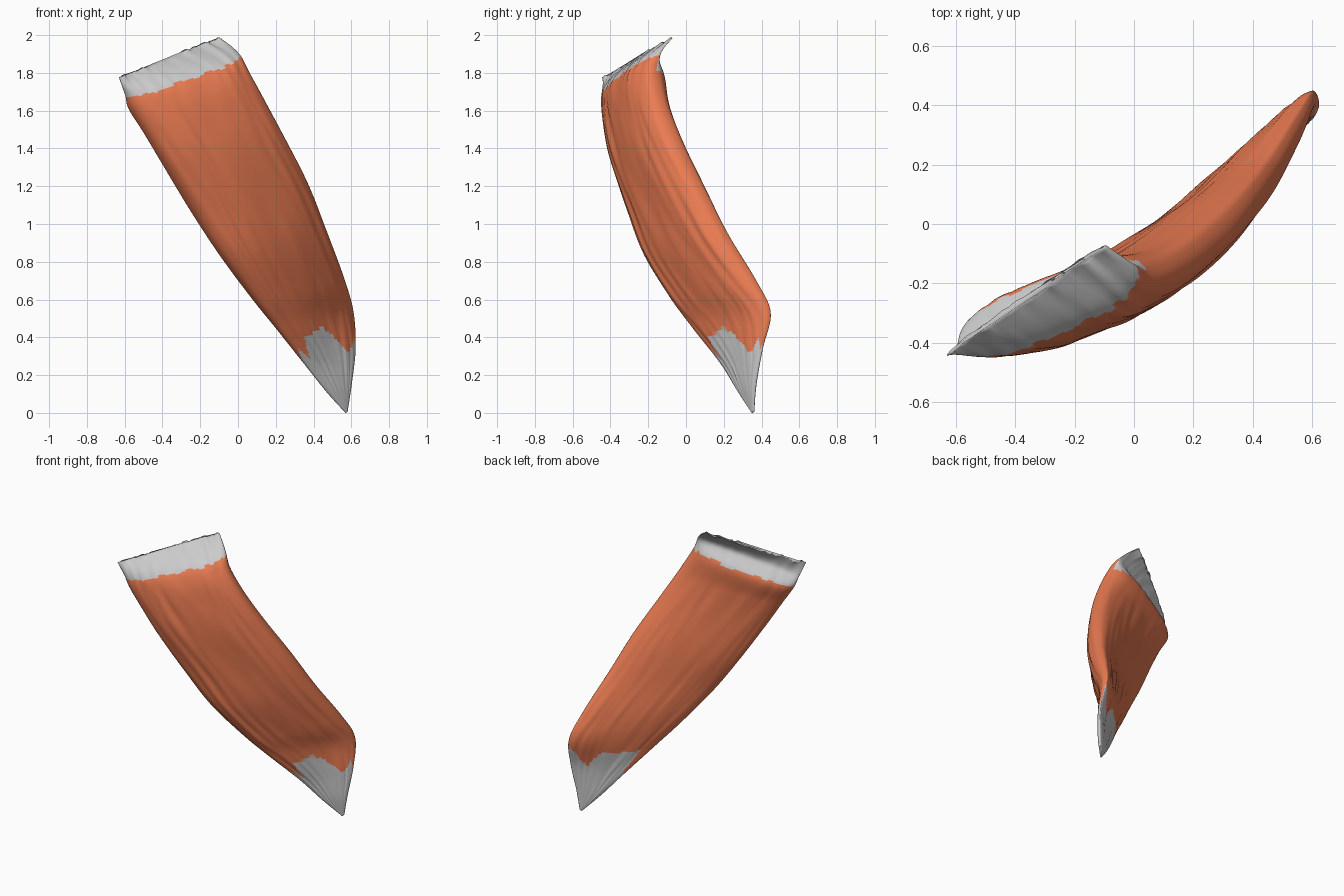
import bpy, bmesh, math, random
from mathutils import Vector, noise

if "Cube" in bpy.data.objects:
    bpy.data.objects.remove(bpy.data.objects["Cube"])

random.seed(4)
AROUND, STEPS = 96, 12
NORMAL = Vector((0.53, -0.85, 0.0))

# Stations from lower tip to upper rim: left edge, right edge, front and back bulge
STATIONS = [
    (.570, .350, 0.00, .580, .360, 0.01, .005, .005),
    (.470, .280, 0.11, .600, .370, 0.15, .020, .015),
    (.350, .190, 0.26, .620, .405, 0.34, .035, .015),
    (.200, .050, 0.45, .605, .445, 0.53, .070, .030),
    (.080, -.050, 0.60, .555, .365, 0.70, .105, .045),
    (-.090, -.180, 0.83, .460, .210, 0.95, .130, .060),
    (-.240, -.260, 1.06, .360, .080, 1.20, .140, .075),
    (-.390, -.340, 1.31, .240, -.040, 1.44, .140, .085),
    (-.490, -.380, 1.48, .135, -.120, 1.64, .130, .095),
    (-.570, -.400, 1.61, .050, -.155, 1.80, .120, .105),
    (-.600, -.415, 1.69, .000, -.135, 1.90, .090, .010),
    (-.630, -.445, 1.77, -.090, -.075, 1.99, .000, .020),
]
LAST = len(STATIONS) - 1


def station(v):
    """Catmull-Rom blend of the station table."""
    i = min(int(v), LAST - 1)
    t = v - i
    p0, p1, p2, p3 = (STATIONS[max(0, min(LAST, i + k))] for k in (-1, 0, 1, 2))
    return [0.5 * (2 * b + (c - a) * t + (2 * a - 5 * b + 4 * c - d) * t * t
                   + (3 * b - a - 3 * c + d) * t ** 3)
            for a, b, c, d in zip(p0, p1, p2, p3)]


def surface_point(v, j):
    """Point on the flattened, boxy-oval cross-section, with lengthwise fibre ridges."""
    s = station(v)
    left, right = Vector(s[0:3]), Vector(s[3:6])
    ang = 2 * math.pi * j / AROUND
    c, h = math.cos(ang), math.sin(ang)
    u = math.copysign(abs(c) ** 0.8, c)
    h = math.copysign(abs(h) ** 0.8, h)
    bulge = s[6] if h > 0 else s[7]
    p = left.lerp(right, 0.5 + 0.5 * u) + NORMAL * (bulge * h)
    fade = min(1.0, v / 3)
    amp = (0.012 if h > 0 else 0.006) * fade
    p += NORMAL * amp * h * noise.noise(Vector((u * 9, v * 0.6, 3.0 if h > 0 else 9.0)))
    # Ragged upper rim
    if v > LAST - 0.6:
        p.z += 0.02 * (v - LAST + 0.6) / 0.6 * noise.noise(Vector((u * 12, 0.3, 1.4)))
    p.z = max(0.0, p.z)
    return p


rows = LAST * STEPS
grid = [[surface_point(r / STEPS, j) for j in range(AROUND)] for r in range(rows + 1)]

# Jagged fibre boundaries between muscle and tendon, per column
low, high = [], []
spikes = [random.uniform(1.9, 2.9) for _ in range(AROUND // 4 + 1)]
for j in range(AROUND):
    ang = 2 * math.pi * j / AROUND
    front = math.sin(ang) >= 0
    k, t = j // 4, (j % 4) / 4
    low.append(spikes[k] * (1 - t) + spikes[k + 1] * t)
    top = 9.75 + 0.1 * math.cos(ang) if front else 9.1
    high.append(top + (0.25 if front else 0.12) * noise.noise(Vector((j // 2 * 0.9, 7.3, 0.4))))


def region(r, j):
    v = (r + 0.5) / STEPS
    return "lower" if v < low[j] else "upper" if v > high[j] else "belly"


def build_part(name, key, colour=None):
    """Take the faces of one region from the shared grid."""
    bm = bmesh.new()
    verts = {}

    def vert(r, j):
        j %= AROUND
        if (r, j) not in verts:
            verts[r, j] = bm.verts.new(grid[r][j])
        return verts[r, j]

    for r in range(rows):
        for j in range(AROUND):
            if region(r, j) == key:
                bm.faces.new((vert(r, j), vert(r + 1, j), vert(r + 1, j + 1), vert(r, j + 1)))
    # Close the tip and the thin upper rim
    if key == "lower":
        bm.faces.new([vert(0, j) for j in range(AROUND)])
    elif key == "upper":
        bm.faces.new([vert(rows, j) for j in reversed(range(AROUND))])
    bm.normal_update()
    mesh = bpy.data.meshes.new(name)
    bm.to_mesh(mesh)
    bm.free()
    for poly in mesh.polygons:
        poly.use_smooth = True
    obj = bpy.data.objects.new(name, mesh)
    bpy.context.collection.objects.link(obj)
    if colour:
        mat = bpy.data.materials.new(name)
        mat.diffuse_color = colour
        mat.use_nodes = True
        mat.node_tree.nodes["Principled BSDF"].inputs["Base Color"].default_value = mat.diffuse_color
        mesh.materials.append(mat)
    return obj


build_part("muscle_belly", "belly", (0.83, 0.20, 0.085, 1))
build_part("upper_tendon", "upper")
build_part("lower_tendon", "lower")
